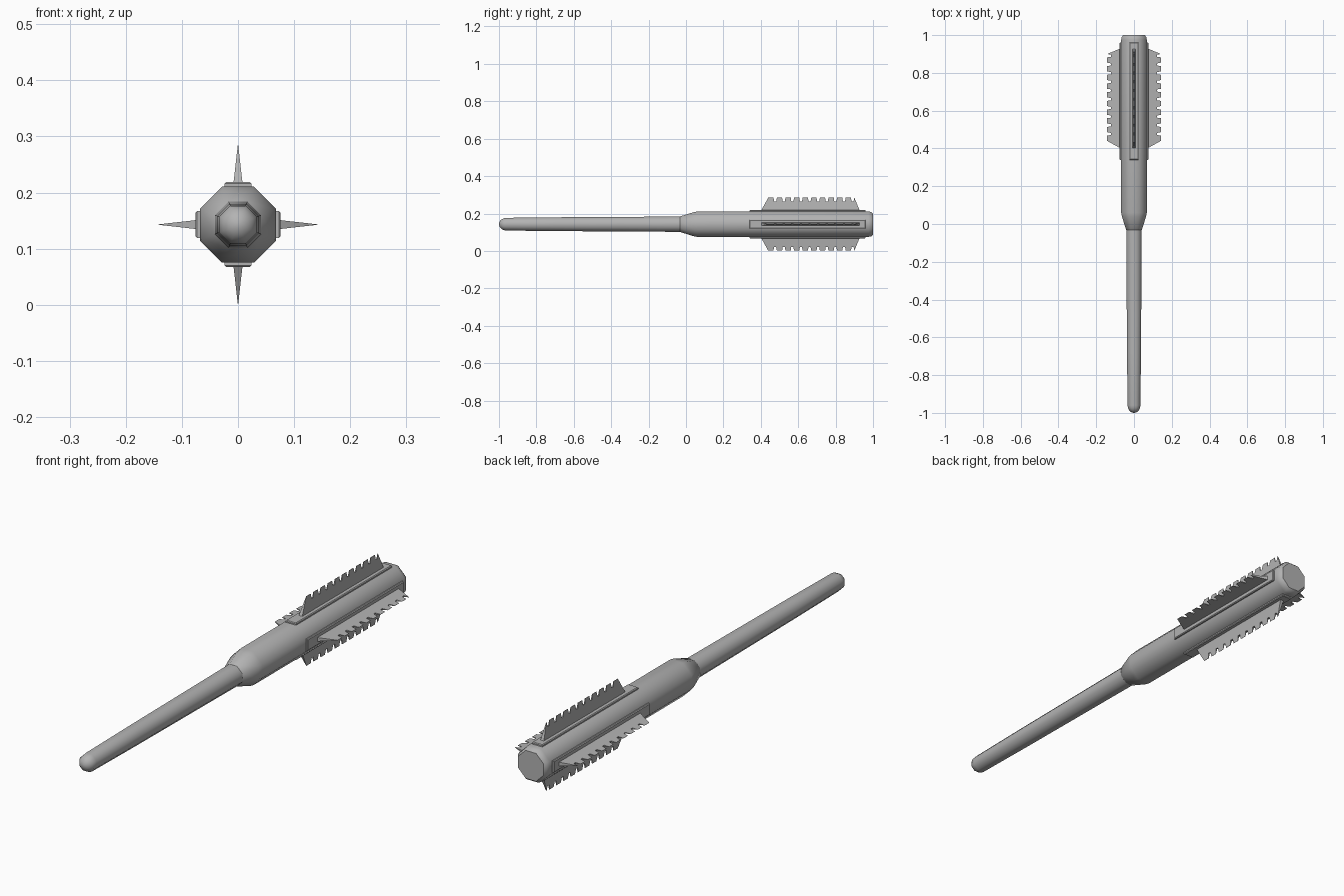
import bpy
import bmesh
import math
from mathutils import Matrix, Vector

if "Cube" in bpy.data.objects:
    bpy.data.objects.remove(bpy.data.objects["Cube"], do_unlink=True)

AXIS = 0.143
metal = bpy.data.materials.new("grey metal")
metal.use_nodes = True
GREY = (0.45, 0.45, 0.45, 1)
metal.diffuse_color = GREY
metal.node_tree.nodes["Principled BSDF"].inputs["Base Color"].default_value = GREY


def finish(name, bm, angle=None):
    bmesh.ops.recalc_face_normals(bm, faces=bm.faces)
    mesh = bpy.data.meshes.new(name)
    bm.to_mesh(mesh)
    bm.free()
    mesh.materials.append(metal)
    obj = bpy.data.objects.new(name, mesh)
    bpy.context.collection.objects.link(obj)
    if angle:
        bpy.ops.object.select_all(action="DESELECT")
        obj.select_set(True)
        bpy.context.view_layer.objects.active = obj
        bpy.ops.object.shade_smooth_by_angle(angle=math.radians(angle))
    return obj


def octagon_lathe(name, profile):
    """Eight-sided shaft along y from (y, apothem) pairs, flats facing the axes."""
    bm = bmesh.new()
    rings = []
    for y, apothem in profile:
        r = apothem / math.cos(math.pi / 8)
        rings.append([bm.verts.new((r * math.cos(a), y, AXIS + r * math.sin(a)))
                      for a in [(i + 0.5) * math.pi / 4 for i in range(8)]])
    for a, b in zip(rings, rings[1:]):
        for i in range(8):
            bm.faces.new((a[i], a[i - 1], b[i - 1], b[i]))
    bm.faces.new(rings[0])
    bm.faces.new(rings[-1])
    return finish(name, bm, 50)


# Handle with a domed tip
dome = [(-0.96 - 0.04 * math.sin(t), 0.034 * math.cos(t))
        for t in [math.radians(a) for a in (80, 60, 40, 20, 0)]]
octagon_lathe("handle", dome + [(-0.68, 0.037), (-0.35, 0.039), (-0.02, 0.041)])

# Thick head with a flared collar and rounded end
octagon_lathe("head", [(-0.035, 0.036), (-0.03, 0.042), (0.04, 0.064), (0.06, 0.068),
                       (0.975, 0.068), (0.99, 0.065), (1.0, 0.057)])


def turn(bm, k):
    """Swing a part built above the axis to side k of the head."""
    spin = Matrix.Translation((0, 0, AXIS)) @ Matrix.Rotation(k * math.pi / 2, 4, "Y")
    bm.transform(spin)


def mounting_plate(name, k):
    bm = bmesh.new()
    bmesh.ops.create_cube(bm, size=1)
    bm.transform(Matrix.Translation((0, 0.65, 0.068)) @ Matrix.Diagonal((0.048, 0.62, 0.016, 1)))
    top = [e for e in bm.edges if all(v.co.z > 0.07 for v in e.verts)]
    bmesh.ops.bevel(bm, geom=top, offset=0.003, segments=1, affect="EDGES")
    turn(bm, k)
    finish(name, bm)


# Toothed outline of one blade as (y, radius) pairs
TEETH, STEP, TIP = 10, 0.046, 0.142
outline = [(0.93, 0.07), (0.4, 0.07), (0.44, TIP)]
for i in range(TEETH):
    y = 0.44 + i * STEP
    outline += [(y + 0.028, TIP), (y + 0.031, 0.121), (y + 0.042, 0.121), (y + STEP, TIP)]
outline[-1] = (0.9, TIP)


def blade(name, k):
    """Wedge that thins from its root to its toothed edge."""
    bm = bmesh.new()
    sides = []
    for s in (-1, 1):
        sides.append([bm.verts.new((s * 0.0085 * (TIP + 0.003 - r) / 0.075, y, r))
                      for y, r in outline])
        bm.faces.new(sides[-1])
    a, b = sides
    for i in range(len(a)):
        bm.faces.new((a[i - 1], a[i], b[i], b[i - 1]))
    turn(bm, k)
    finish(name, bm)


for k, side in enumerate(("top", "left", "bottom", "right")):
    mounting_plate(side + "_mounting_plate", k)
    blade(side + "_blade", k)
